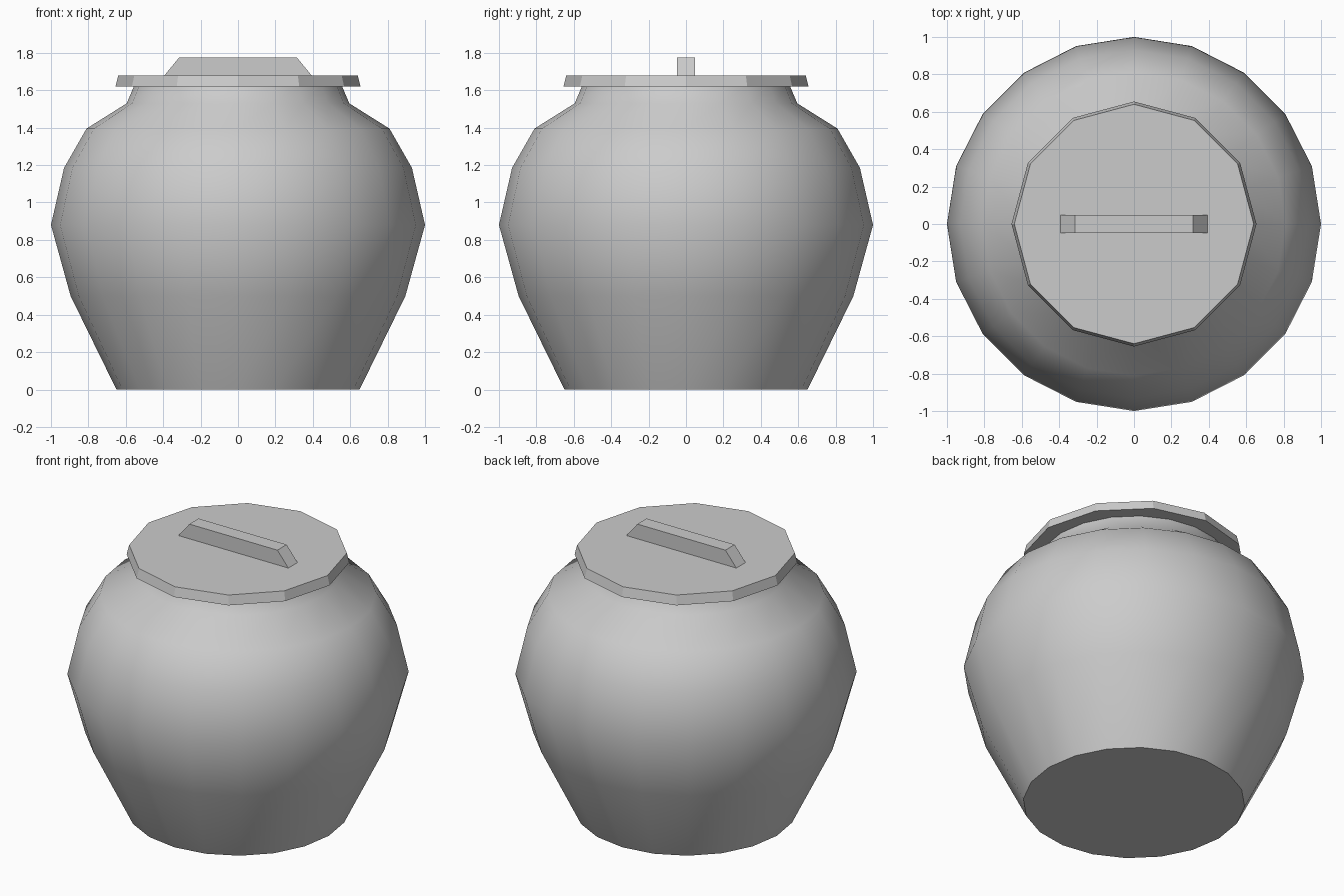
import bpy, bmesh
from math import cos, sin, tau, radians

if "Cube" in bpy.data.objects:
    bpy.data.objects.remove(bpy.data.objects["Cube"])


def finish(name, bm):
    bmesh.ops.recalc_face_normals(bm, faces=bm.faces)
    mesh = bpy.data.meshes.new(name)
    bm.to_mesh(mesh)
    bm.free()
    obj = bpy.data.objects.new(name, mesh)
    bpy.context.collection.objects.link(obj)
    return obj


def loft(name, loops):
    """Skin a stack of equal-length point loops and cap both ends."""
    bm = bmesh.new()
    rings = [[bm.verts.new(p) for p in loop] for loop in loops]
    n = len(rings[0])
    for a, b in zip(rings, rings[1:]):
        for i in range(n):
            j = (i + 1) % n
            bm.faces.new((a[i], a[j], b[j], b[i]))
    bm.faces.new(rings[0][::-1])
    bm.faces.new(rings[-1])
    return finish(name, bm)


def circle(r, z, n):
    return [(r * cos(tau * i / n), r * sin(tau * i / n), z) for i in range(n)]


def rectangle(x, y, z):
    return [(-x, -y, z), (x, -y, z), (x, y, z), (-x, y, z)]


# Rounded jar body with narrow neck, smooth shaded
profile = [(0.65, 0), (0.895, 0.5), (1.0, 0.88), (0.93, 1.185),
           (0.81, 1.395), (0.595, 1.53), (0.555, 1.625)]
body = loft("jar_body", [circle(r, z, 20) for r, z in profile])
bpy.context.view_layer.objects.active = body
body.select_set(True)
bpy.ops.object.shade_smooth_by_angle(angle=radians(40))

# Flat-faced twelve-sided lid
loft("lid", [circle(0.655, 1.62, 12), circle(0.64, 1.68, 12)])

# Tapered bar handle
loft("lid_handle", [rectangle(0.393, 0.047, 1.68), rectangle(0.315, 0.047, 1.775)])
